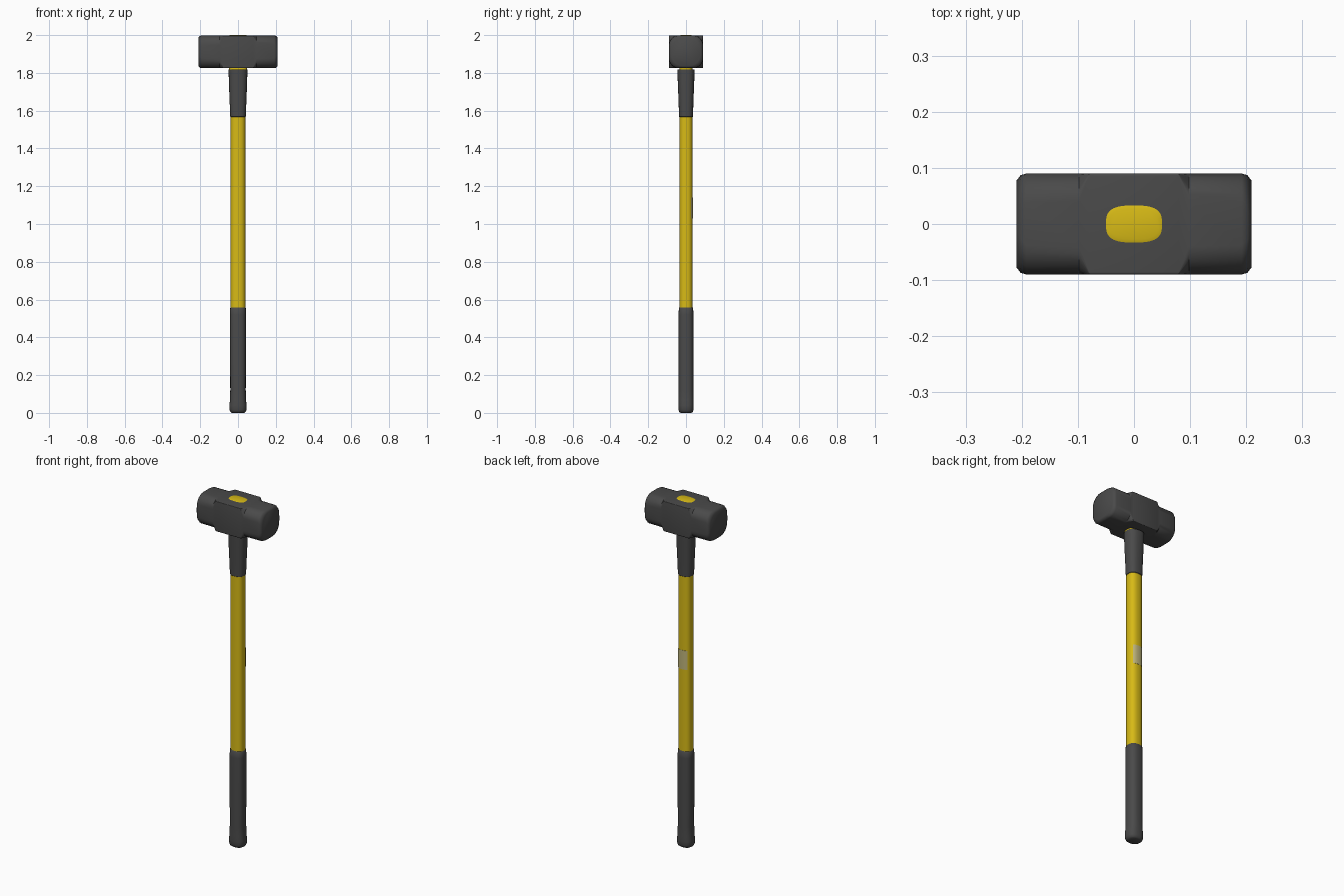
import bpy, bmesh, math

if "Cube" in bpy.data.objects:
    bpy.data.objects.remove(bpy.data.objects["Cube"])


def material(name, rgb):
    m = bpy.data.materials.new(name)
    m.diffuse_color = (*rgb, 1)
    m.use_nodes = True
    m.node_tree.nodes["Principled BSDF"].inputs["Base Color"].default_value = m.diffuse_color
    return m


DARK = material("dark grey", (0.068, 0.068, 0.068))
YELLOW = material("yellow", (0.68, 0.49, 0.008))
LABEL = material("faded label", (0.52, 0.46, 0.2))


def loft(name, rings, mat, angle=35):
    """Skin closed rings of equal point count and cap both ends."""
    bm = bmesh.new()
    vs = [[bm.verts.new(p) for p in r] for r in rings]
    n = len(vs[0])
    for a, b in zip(vs, vs[1:]):
        for i in range(n):
            j = (i + 1) % n
            bm.faces.new((a[i], a[j], b[j], b[i]))
    bm.faces.new(vs[0][::-1])
    bm.faces.new(vs[-1])
    bmesh.ops.recalc_face_normals(bm, faces=bm.faces)
    me = bpy.data.meshes.new(name)
    bm.to_mesh(me)
    bm.free()
    me.materials.append(mat)
    ob = bpy.data.objects.new(name, me)
    bpy.context.collection.objects.link(ob)
    bpy.ops.object.select_all(action='DESELECT')
    ob.select_set(True)
    bpy.context.view_layer.objects.active = ob
    bpy.ops.object.shade_smooth_by_angle(angle=math.radians(angle))
    return ob


def oval(z, rx, ry, power=2.5, n=40):
    """Slightly squared oval at height z."""
    pts = []
    for i in range(n):
        a = 2 * math.pi * i / n
        c, s = math.cos(a), math.sin(a)
        pts.append((rx * math.copysign(abs(c) ** (2 / power), c),
                    ry * math.copysign(abs(s) ** (2 / power), s), z))
    return pts


def rounded_square(x, hy, hz, r, zc=1.9115, steps=6):
    """Square section across the head with corner radius r."""
    pts = []
    for k, (sy, sz) in enumerate(((1, 1), (-1, 1), (-1, -1), (1, -1))):
        for i in range(steps + 1):
            a = math.pi / 2 * (k + i / steps)
            pts.append((x, sy * (hy - r) + r * math.cos(a),
                        zc + sz * (hz - r) + r * math.sin(a)))
    return pts


# Head: square middle block, rounded striking ends with bevelled faces
half = [(0.08, 0.09, 0.0865, 0.004), (0.098, 0.09, 0.0865, 0.05),
        (0.192, 0.09, 0.0865, 0.052), (0.202, 0.087, 0.084, 0.06),
        (0.209, 0.078, 0.076, 0.068)]
head = [rounded_square(-x, *p) for x, *p in reversed(half)]
head += [rounded_square(x, *p) for x, *p in half]
loft("hammer_head", head, DARK)

# Yellow shaft and the core that passes through the head
loft("shaft", [oval(0.55, 0.039, 0.035), oval(1.58, 0.039, 0.035)], YELLOW)
loft("head_core", [oval(1.813, 0.046, 0.036, 3), oval(1.83, 0.05, 0.033, 3),
                   oval(1.998, 0.05, 0.033, 3), oval(2.0, 0.044, 0.027, 3)], YELLOW)

# Dark collar under the head
loft("collar", [oval(z, x, y) for z, x, y in (
    (1.565, 0.038, 0.034), (1.568, 0.041, 0.037), (1.64, 0.044, 0.039),
    (1.74, 0.048, 0.043), (1.818, 0.05, 0.046))], DARK)

# Dark grip with flared butt
loft("grip", [oval(z, x, y) for z, x, y in (
    (0, 0.032, 0.028), (0.005, 0.04, 0.036), (0.016, 0.045, 0.04),
    (0.04, 0.046, 0.041), (0.07, 0.042, 0.04), (0.12, 0.041, 0.039),
    (0.52, 0.042, 0.039), (0.555, 0.041, 0.038), (0.56, 0.037, 0.034))], DARK, 50)

# Thin label wrapped on the back of the shaft
label = []
ring = [p for p in oval(0, 1, 1) if p[1] > 0 and abs(p[0]) < 0.8]
for z in (1.03, 1.14):
    label.append([(x * 0.040, y * 0.0362, z) for x, y, _ in ring] +
                 [(x * 0.037, y * 0.034, z) for x, y, _ in reversed(ring)])
loft("label", label, LABEL)
